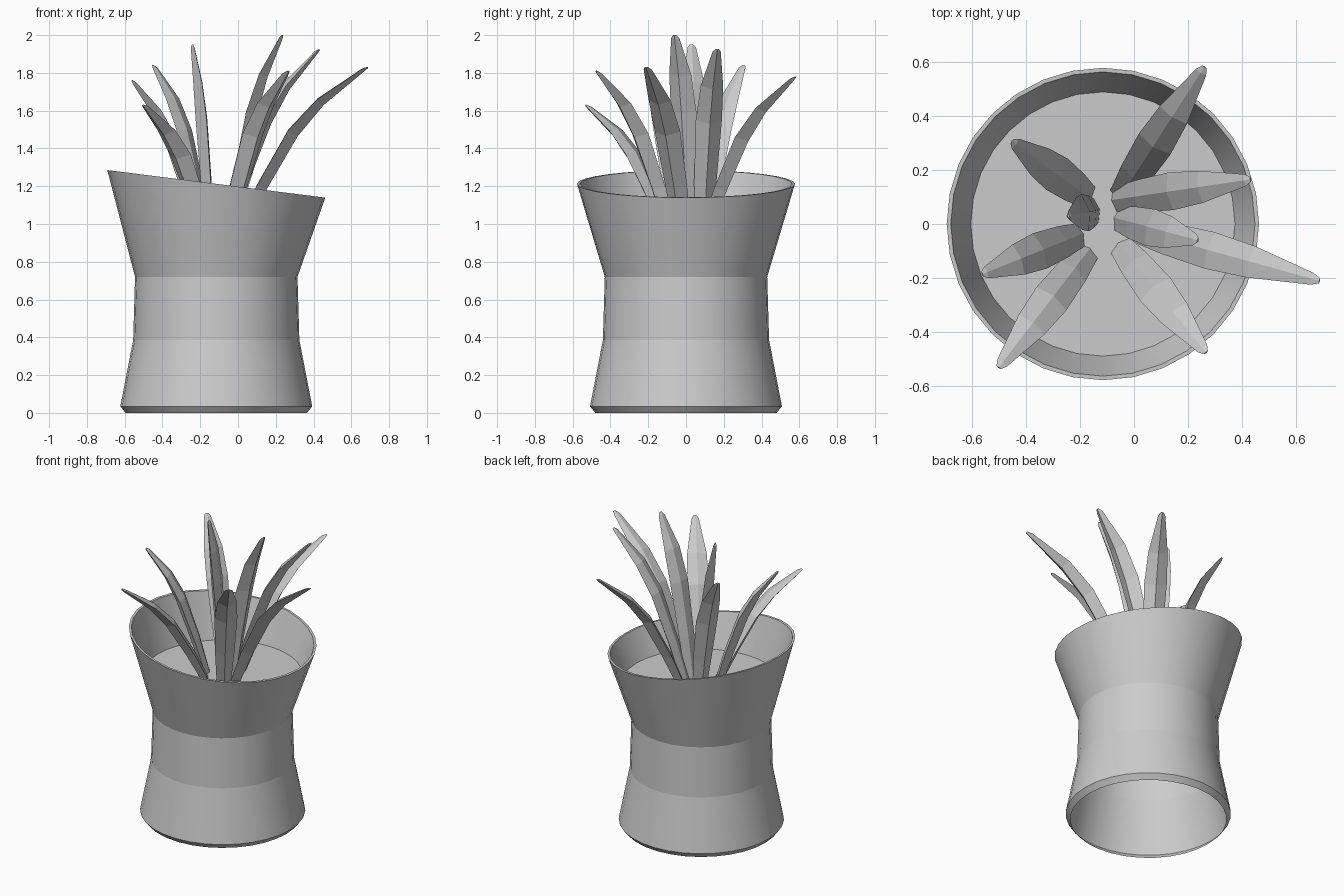
import bpy, bmesh, math
from mathutils import Vector

if "Cube" in bpy.data.objects:
    bpy.data.objects.remove(bpy.data.objects["Cube"])

CX, N = -0.115, 32           # pot axis and number of sides
SOIL_Z = 0.96


def make_object(name, bm):
    me = bpy.data.meshes.new(name)
    bm.to_mesh(me)
    bm.free()
    ob = bpy.data.objects.new(name, me)
    bpy.context.collection.objects.link(ob)
    return ob


def ring(bm, r, z, slant=0.0):
    vs = []
    for i in range(N):
        a = 2 * math.pi * i / N
        x = r * math.cos(a)
        vs.append(bm.verts.new((CX + x, r * math.sin(a), z + slant * x)))
    return vs


def bridge(bm, a, b, smooth):
    n = len(a)
    for i in range(n):
        f = bm.faces.new((a[i], a[(i + 1) % n], b[(i + 1) % n], b[i]))
        f.smooth = smooth


# Pot: open-bottomed wall with a slanted rim, creased between the bands
bm = bmesh.new()
profile = [(0.48, 0, 0), (0.508, 0.035, 0), (0.44, 0.385, 0), (0.43, 0.72, 0),
           (0.577, 1.2125, -0.1264), (0.562, 1.2125, -0.1264), (0.488, SOIL_Z, 0)]
rings = [ring(bm, *p) for p in profile]
for a, b in zip(rings, rings[1:]):
    bridge(bm, a, b, True)
for vs in rings:
    for i in range(N):
        bm.edges.get((vs[i], vs[(i + 1) % N])).smooth = False
make_object("pot", bm)

# Soil disc
bm = bmesh.new()
bm.faces.new(ring(bm, 0.488, SOIL_Z))
make_object("soil", bm)

# Leaves: keeled blades arching from base to tip
# each station: outward fraction, height fraction, width, keel depth
STATIONS = [(0, 0, 0.09, 0.035), (0.17, 0.28, 0.12, 0.042), (0.41, 0.61, 0.14, 0.045),
            (0.63, 0.80, 0.12, 0.035), (0.96, 0.985, 0.045, 0.014), (1, 1, 0.02, 0.006)]


def leaf(name, base, tip):
    b = Vector((base[0], base[1], SOIL_Z))
    d = Vector(tip) - b
    flat = Vector((d.x, d.y, 0))
    side = Vector((-d.y, d.x, 0)).normalized()
    pts = [b + flat * f + Vector((0, 0, d.z * h)) for f, h, _, _ in STATIONS]
    bm = bmesh.new()
    loops = []
    for i, (p, st) in enumerate(zip(pts, STATIONS)):
        t = (pts[min(i + 1, len(pts) - 1)] - pts[max(i - 1, 0)]).normalized()
        n = t.cross(side).normalized()
        if n.z < 0:
            n = -n
        w, k = st[2] / 2, st[3]
        loops.append([bm.verts.new(q) for q in
                      (p + side * w, p - n * k, p - side * w, p + n * k * 0.4)])
    for a, c in zip(loops, loops[1:]):
        bridge(bm, a, c, False)
    bm.faces.new(loops[0])
    bm.faces.new(loops[-1])
    bmesh.ops.recalc_face_normals(bm, faces=bm.faces)
    make_object(name, bm)


LEAVES = [((-0.05, 0.10), (0.26, 0.58, 1.78)), ((-0.07, 0.09), (0.43, 0.165, 1.925)),
          ((0.00, -0.02), (0.685, -0.21, 1.83)), ((-0.06, 0.02), (0.235, -0.06, 2.0)),
          ((-0.05, -0.08), (0.265, -0.475, 1.81)), ((-0.17, -0.10), (-0.50, -0.53, 1.63)),
          ((-0.20, -0.04), (-0.56, -0.185, 1.76)), ((-0.17, 0.10), (-0.45, 0.305, 1.84)),
          ((-0.14, 0.05), (-0.24, 0.03, 1.95))]
for i, (base, tip) in enumerate(LEAVES):
    leaf(f"leaf_{i + 1}", base, tip)
